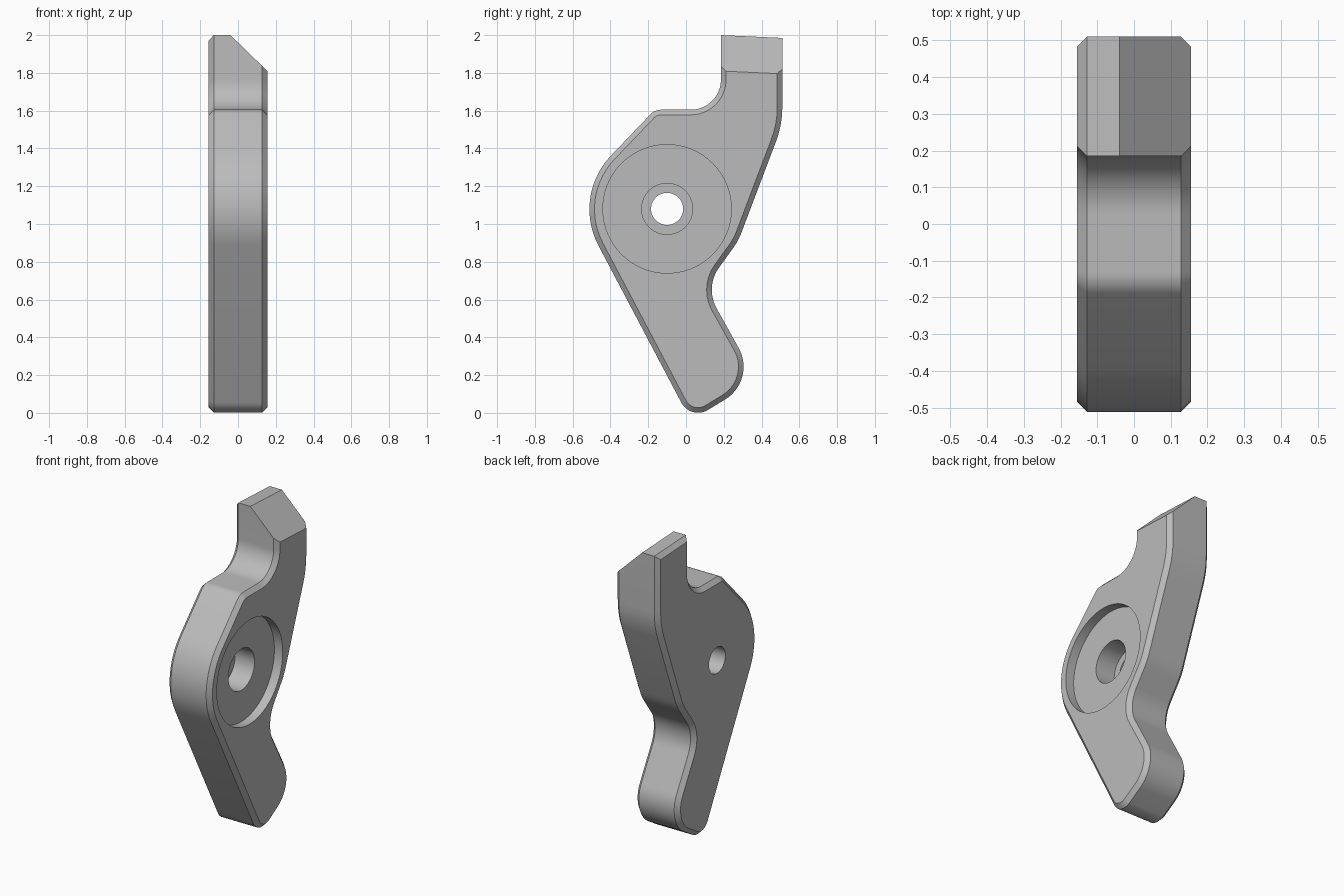
import bpy, bmesh, math
from mathutils import Vector

if "Cube" in bpy.data.objects:
    bpy.data.objects.remove(bpy.data.objects["Cube"], do_unlink=True)

HALF = 0.155       # half thickness
CHAMFER = 0.027
PIVOT = (-0.1, 1.08)

# Side outline as (y, z, fillet radius)
CORNERS = [
    (0.025, -0.04, 0.1),     # toe
    (0.374, 0.173, 0.203),   # lower lobe
    (0.1, 0.665, 0.2),       # waist
    (0.277, 0.911, 0.35),
    (0.51, 1.525, 0.5),
    (0.51, 1.985, 0),        # tip
    (0.185, 2.0, 0),
    (0.185, 1.605, 0.16),    # inner step
    (-0.165, 1.605, 0.08),
    (-0.602, 1.148, 0.41),   # round around the pivot
]


def fillet(prev, here, following, radius):
    """Points of an arc that rounds one corner."""
    if radius == 0:
        return [here]
    a, b = (prev - here).normalized(), (following - here).normalized()
    half = a.angle(b) / 2
    reach = radius / math.tan(half)
    centre = here + (a + b).normalized() * (radius / math.sin(half))
    start, end = here + a * reach - centre, here + b * reach - centre
    sweep = math.pi - 2 * half
    steps = max(4, round(sweep / math.radians(5)))
    return [centre + (start * math.sin(sweep * (1 - i / steps))
                      + end * math.sin(sweep * i / steps)) / math.sin(sweep)
            for i in range(steps + 1)]


def make_object(name, bm):
    mesh = bpy.data.meshes.new(name)
    bm.to_mesh(mesh)
    bm.free()
    obj = bpy.data.objects.new(name, mesh)
    bpy.context.collection.objects.link(obj)
    return obj


def bore(target, radius, x_from):
    """Cut a round hole along x, from x_from out past the +x side."""
    bpy.ops.mesh.primitive_cylinder_add(
        vertices=96, radius=radius, depth=0.5 - x_from,
        location=((0.5 + x_from) / 2, *PIVOT), rotation=(0, math.pi / 2, 0))
    cutter = bpy.context.object
    cutter.name = "hole_cutter"
    cutter.hide_render = True
    mod = target.modifiers.new("bore", 'BOOLEAN')
    mod.operation = 'DIFFERENCE'
    mod.solver = 'EXACT'
    mod.object = cutter
    bpy.context.view_layer.objects.active = target
    bpy.ops.object.modifier_apply(modifier=mod.name)
    bpy.data.objects.remove(cutter, do_unlink=True)


# Extruded body
points = [Vector(c[:2]) for c in CORNERS]
outline = []
for i, corner in enumerate(CORNERS):
    outline += fillet(points[i - 1], points[i],
                      points[(i + 1) % len(points)], corner[2])

bm = bmesh.new()
cap = bm.faces.new([bm.verts.new((-HALF, p.x, p.y)) for p in outline])
grown = bmesh.ops.extrude_face_region(bm, geom=[cap], use_keep_orig=True)
bmesh.ops.translate(bm, vec=(2 * HALF, 0, 0),
                    verts=[g for g in grown["geom"] if isinstance(g, bmesh.types.BMVert)])
bmesh.ops.recalc_face_normals(bm, faces=bm.faces)

# Chamfer around both flat sides
rims = [e for e in bm.edges if abs(e.verts[0].co.x - e.verts[1].co.x) < 0.001]
bmesh.ops.bevel(bm, geom=rims, offset=CHAMFER, segments=1, profile=0.5,
                affect='EDGES', clamp_overlap=False)

# Slanted cut across the tip
slope = Vector((0.195, 0, -0.19)).cross(Vector((0, 0.325, -0.015)))
if slope.z < 0:
    slope.negate()
cut = bmesh.ops.bisect_plane(bm, geom=bm.verts[:] + bm.edges[:] + bm.faces[:],
                             plane_co=(-0.04, 0.185, 2.0), plane_no=slope,
                             clear_outer=True)
bmesh.ops.contextual_create(
    bm, geom=[g for g in cut["geom_cut"] if isinstance(g, bmesh.types.BMEdge)])
bmesh.ops.recalc_face_normals(bm, faces=bm.faces)
body = make_object("lever_body", bm)

# Shallow recess, counterbore and through hole
bore(body, 0.34, HALF - 0.06)
bore(body, 0.135, -0.045)
bore(body, 0.085, -0.5)

# Grey metal
metal = bpy.data.materials.new("grey_metal")
metal.use_nodes = True
grey = (0.5, 0.5, 0.5, 1)
metal.diffuse_color = grey
metal.node_tree.nodes["Principled BSDF"].inputs["Base Color"].default_value = grey
body.data.materials.clear()
body.data.materials.append(metal)
for face in body.data.polygons:
    face.material_index = 0

bpy.ops.object.select_all(action='DESELECT')
body.select_set(True)
bpy.context.view_layer.objects.active = body
bpy.ops.object.shade_smooth_by_angle(angle=math.radians(25))
